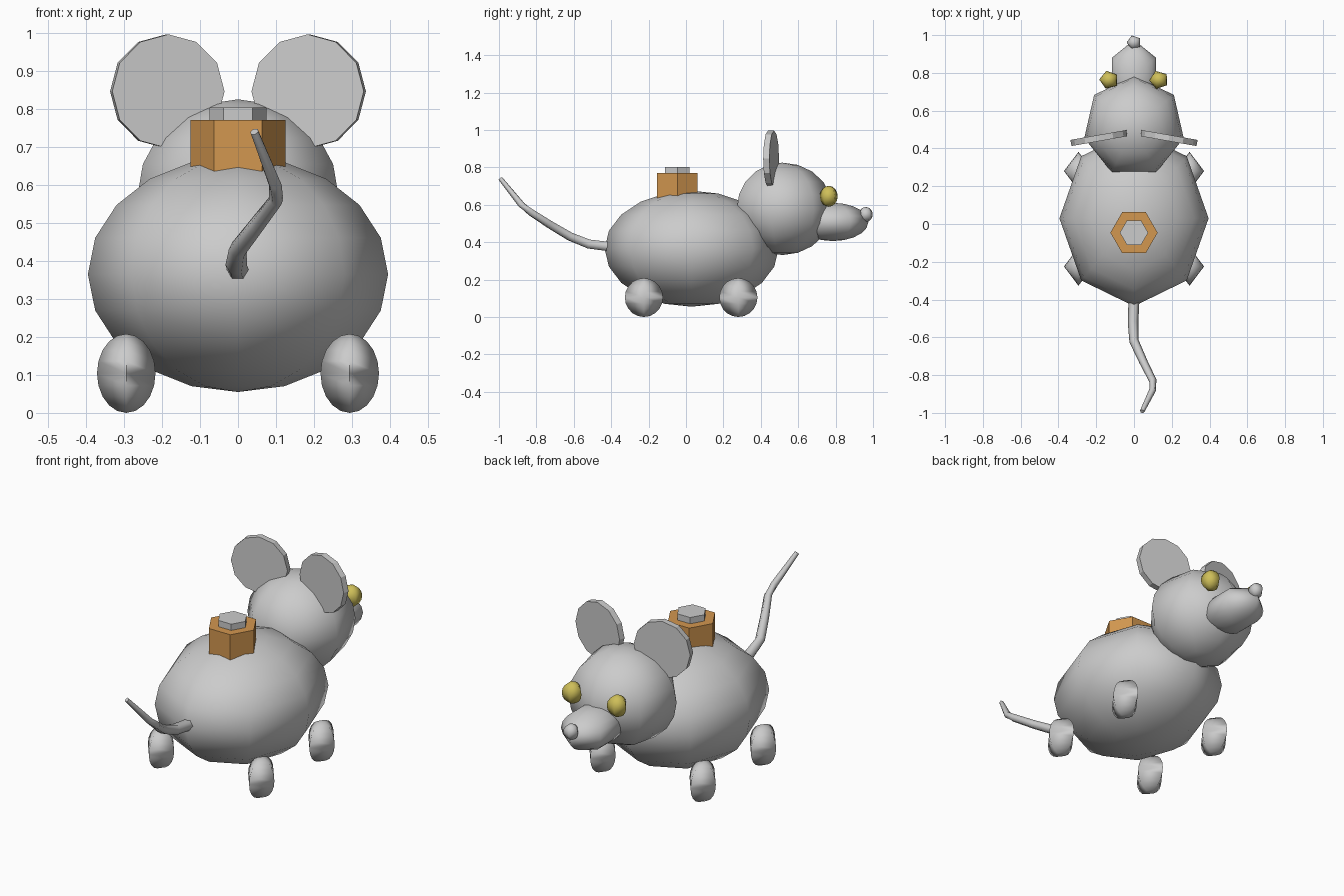
import bpy, bmesh, math
from mathutils import Vector, Matrix

if "Cube" in bpy.data.objects:
    bpy.data.objects.remove(bpy.data.objects["Cube"])


def material(name, rgb):
    m = bpy.data.materials.new(name)
    m.diffuse_color = (*rgb, 1)
    m.use_nodes = True
    m.node_tree.nodes["Principled BSDF"].inputs["Base Color"].default_value = m.diffuse_color
    return m


GREY = material("light grey", (0.60, 0.60, 0.60))
ORANGE = material("orange", (0.65, 0.31, 0.08))
YELLOW = material("yellow", (0.62, 0.52, 0.10))


def finish(name, bm, mat, smooth_angle=None):
    bmesh.ops.recalc_face_normals(bm, faces=bm.faces)
    me = bpy.data.meshes.new(name)
    bm.to_mesh(me)
    bm.free()
    me.materials.append(mat)
    ob = bpy.data.objects.new(name, me)
    bpy.context.collection.objects.link(ob)
    if smooth_angle:
        bpy.ops.object.select_all(action='DESELECT')
        ob.select_set(True)
        bpy.context.view_layer.objects.active = ob
        bpy.ops.object.shade_smooth_by_angle(angle=math.radians(smooth_angle))
    return ob


def ellipsoid(name, centre, radii, segs, rings, mat, turn=0):
    bm = bmesh.new()
    bmesh.ops.create_uvsphere(bm, u_segments=segs, v_segments=rings, radius=1)
    bm.transform(Matrix.Translation(centre) @ Matrix.Diagonal((*radii, 1))
                 @ Matrix.Rotation(math.radians(turn), 4, 'Z'))
    return finish(name, bm, mat, 100)


def prism(name, matrix, sides, radius, depth, mat):
    bm = bmesh.new()
    bmesh.ops.create_cone(bm, cap_ends=True, segments=sides, radius1=radius,
                          radius2=radius, depth=depth)
    bm.transform(matrix)
    return finish(name, bm, mat)


# Body, head, snout and nose
ellipsoid("body", (0, 0.03, 0.365), (0.395, 0.465, 0.31), 8, 10, GREY)
ellipsoid("head", (0, 0.515, 0.578), (0.27, 0.27, 0.247), 7, 10, GREY)
ellipsoid("snout", (0, 0.785, 0.508), (0.135, 0.19, 0.102), 6, 10, GREY)
ellipsoid("nose", (0, 0.961, 0.548), (0.039, 0.039, 0.04), 5, 8, GREY, 90)

# Eyes, ears and feet on both sides
for s, side in ((-1, "left"), (1, "right")):
    ellipsoid(side + "_eye", (s * 0.132, 0.763, 0.645), (0.052, 0.05, 0.056),
              5, 8, YELLOW, 20 if s > 0 else 160)
    ear = (Matrix.Translation((s * 0.186, 0.455, 0.846))
           @ Matrix.Rotation(math.radians(-10 * s), 4, 'Z')
           @ Matrix.Rotation(math.radians(90), 4, 'X'))
    prism(side + "_ear", ear, 12, 0.15, 0.033, GREY)
    for place, y in (("back", -0.225), ("front", 0.28)):
        ellipsoid(f"{place}_{side}_foot", (s * 0.294, y, 0.104),
                  (0.077, 0.102, 0.104), 4, 10, GREY)

# Hexagonal winder on the back
hexa = Matrix.Rotation(math.radians(30), 4, 'Z')
prism("winder_nut", Matrix.Translation((0, -0.046, 0.67)) @ hexa,
      6, 0.125, 0.2, ORANGE)
prism("winder_cap", Matrix.Translation((0, -0.046, 0.703)) @ hexa,
      6, 0.075, 0.2, GREY)

# Tail: tapered six-sided tube along a path of (point, radius)
path = [((0, -0.40, 0.375), 0.029), ((-0.005, -0.52, 0.39), 0.028),
        ((0.0, -0.62, 0.43), 0.025), ((0.05, -0.73, 0.495), 0.022),
        ((0.10, -0.83, 0.56), 0.020), ((0.098, -0.88, 0.60), 0.018),
        ((0.043, -0.992, 0.74), 0.012)]
pts = [Vector(p) for p, r in path]
bm = bmesh.new()
rings = []
for i, (p, r) in enumerate(path):
    along = (pts[min(i + 1, len(pts) - 1)] - pts[max(i - 1, 0)]).normalized()
    a = along.cross(Vector((0, 0, 1))).normalized()
    b = along.cross(a)
    rings.append([bm.verts.new(pts[i] + r * (a * math.cos(k * math.pi / 3)
                  + b * math.sin(k * math.pi / 3))) for k in range(6)])
for q, w in zip(rings, rings[1:]):
    for k in range(6):
        bm.faces.new((q[k], q[k - 1], w[k - 1], w[k]))
bm.faces.new(rings[0])
bm.faces.new(rings[-1])
finish("tail", bm, GREY, 65)
